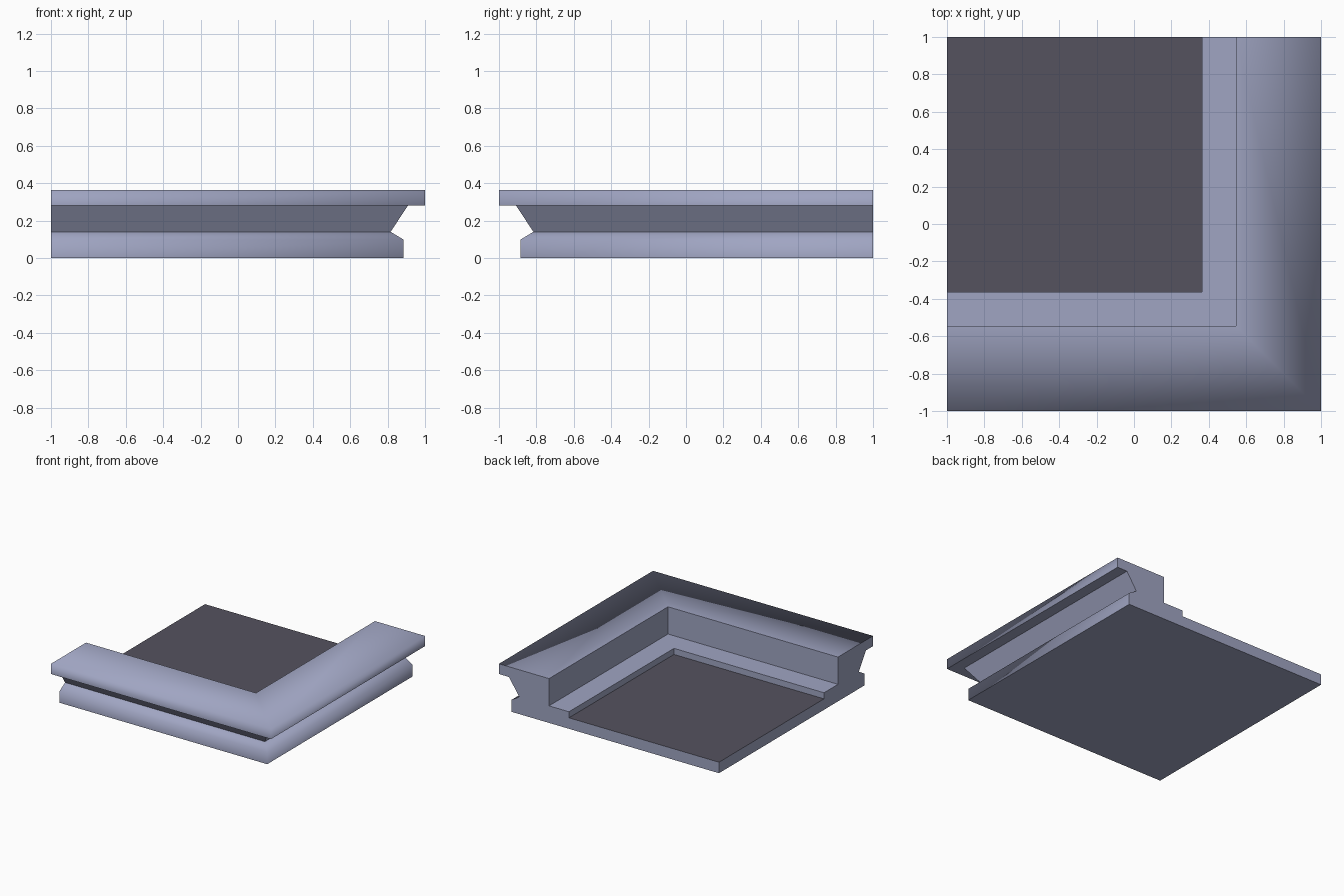
import bpy, bmesh

if "Cube" in bpy.data.objects:
    bpy.data.objects.remove(bpy.data.objects["Cube"])

def material(name, rgb):
    m = bpy.data.materials.new(name)
    m.diffuse_color = (*rgb, 1)
    m.use_nodes = True
    m.node_tree.nodes["Principled BSDF"].inputs["Base Color"].default_value = m.diffuse_color
    return m

# Cross-section: (distance outward, height, edge is smooth, mitre below next face is smooth)
PANEL_Z = 0.09
PROFILE = [
    (-1.0, 0.0, False, False),
    (0.886, 0.0, False, True),       # base side
    (0.886, 0.098, True, True),      # base chamfer
    (0.816, 0.14, False, False),     # undercut groove
    (0.908, 0.28, False, False),     # underside of lip
    (1.0, 0.28, False, True),        # lip side
    (1.0, 0.364, True, True),        # top of moulding
    (0.545, 0.364, False, False),    # inner wall
    (0.545, 0.14, False, False),     # inner ledge
    (0.364, 0.14, False, False),
    (0.364, PANEL_Z, False, False),  # recessed panel
    (-1.0, PANEL_Z, False, False),
]

bm = bmesh.new()
# Sweep round the corner: left end, mitre, back end
rings = [[bm.verts.new((x(u), y(u), z)) for u, z, _, _ in PROFILE]
         for x, y in ((lambda u: -1, lambda u: -u),
                      (lambda u: u, lambda u: -u),
                      (lambda u: u, lambda u: 1))]
n = len(PROFILE)
for a, b in zip(rings, rings[1:]):
    for i in range(n):
        j = (i + 1) % n
        bm.faces.new((a[i], b[i], b[j], a[j]))
for ring in (rings[0], rings[2]):
    bm.faces.new(ring)

# Sharp edges, apart from the rounded-looking outer ones
for e in bm.edges:
    e.smooth = False
for i, (_, _, soft, mitre) in enumerate(PROFILE):
    for a, b in zip(rings, rings[1:]):
        bm.edges.get((a[i], b[i])).smooth = soft
    bm.edges.get((rings[1][i], rings[1][(i + 1) % n])).smooth = mitre

# The panel runs to a point at the far corner, so weld it there
bmesh.ops.remove_doubles(bm, verts=bm.verts, dist=1e-4)
bmesh.ops.recalc_face_normals(bm, faces=bm.faces)
for f in bm.faces:
    f.smooth = True
    f.material_index = int(all(abs(v.co.z - PANEL_Z) < 1e-4 for v in f.verts))

mesh = bpy.data.meshes.new("corner_moulding")
bm.to_mesh(mesh)
bm.free()
mesh.materials.append(material("lavender grey", (0.35, 0.375, 0.54)))
mesh.materials.append(material("dark panel grey", (0.09, 0.085, 0.113)))
bpy.context.collection.objects.link(bpy.data.objects.new("corner_moulding", mesh))
